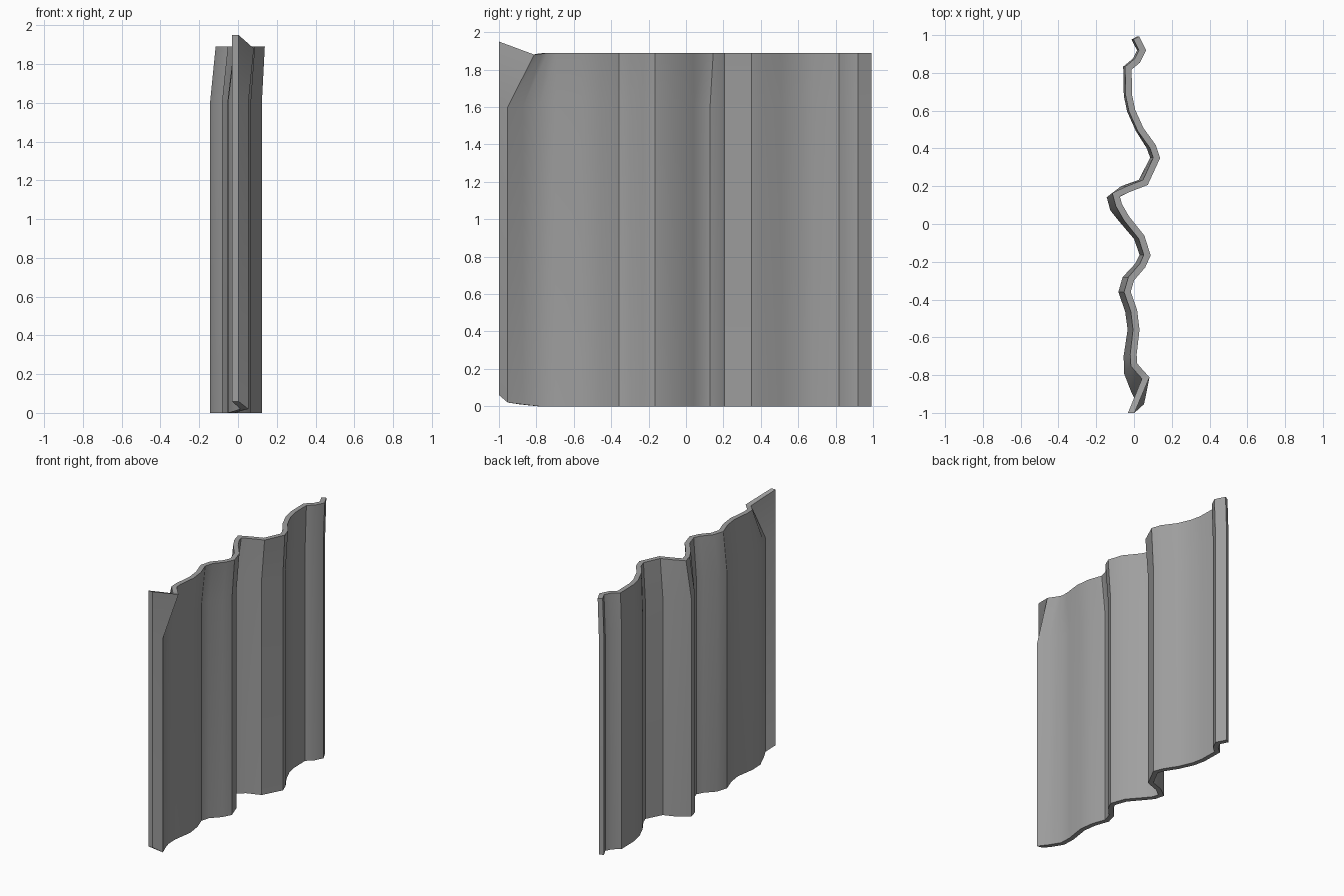
import bpy
import bmesh
import math
from mathutils import Vector

# Remove only the default cube
default_cube = bpy.data.objects.get("Cube")
if default_cube:
    bpy.data.objects.remove(default_cube, do_unlink=True)

HALF_THICKNESS = 0.017
FOLD_HEIGHT = 1.6
TOP = 1.89

# Fabric colour
fabric = bpy.data.materials.new("grey fabric")
fabric.use_nodes = True
colour = (0.35, 0.35, 0.35, 1.0)
fabric.diffuse_color = colour
fabric.node_tree.nodes["Principled BSDF"].inputs["Base Color"].default_value = colour

# Centre line of the pleats along the top hem, from front to back
pleats = [
    (0.012, -0.56), (0, -0.46), (-0.035, -0.36), (-0.015, -0.29),
    (0.045, -0.22), (0.07, -0.165), (0.04, -0.07), (-0.04, 0.03),
    (-0.08, 0.1), (-0.095, 0.155), (-0.03, 0.185), (0.06, 0.22),
    (0.12, 0.35), (0.1, 0.41), (0.035, 0.5), (-0.01, 0.6),
    (-0.027, 0.68), (-0.03, 0.825), (0.018, 0.865), (0.045, 0.92),
    (0.012, 0.985),
]
# The turned front edge differs between the hanging part and the top hem
front_hang = [(-0.015, -1), (0.033, -0.95), (0, -0.88), (-0.035, -0.79), (-0.038, -0.7)]
front_top = [(-0.015, -1), (0.062, -0.815), (0.03, -0.78), (0, -0.745), (-0.003, -0.69)]


def hang(point):
    """Move a top hem point to where the cloth hangs below."""
    x, y = point
    if y > 0.45:
        return (x - 0.01, y)
    return (x - 0.03 + 0.12 * max(x, 0), y - (0.02 if x < -0.07 else 0))


def offset_sides(path):
    """Give the two faces of the cloth, with mitred corners."""
    points = [Vector(p) for p in path]
    sides = []
    for i, p in enumerate(points):
        before = (p - points[i - 1]).normalized() if i else None
        after = (points[i + 1] - p).normalized() if i < len(points) - 1 else None
        before = before or after
        after = after or before
        tangent = (before + after).normalized()
        normal = Vector((tangent.y, -tangent.x))
        reach = HALF_THICKNESS / max(tangent.dot(after), 0.6)
        if i == 0:
            normal, reach = Vector((1, 0)), HALF_THICKNESS
        sides.append((p + normal * reach, p - normal * reach))
    return sides


lower = offset_sides(front_hang + [hang(p) for p in pleats])
upper = offset_sides(front_top + pleats)

# Heights along the two hems, lifted at the front corner
count = len(lower)
bottom_hem = [0.06, 0.02, 0.01] + [0] * (count - 3)
top_hem = [1.95, 1.88, 1.885] + [TOP] * (count - 3)
rows = [(lower, bottom_hem), (lower, [FOLD_HEIGHT] * count), (upper, top_hem)]

bm = bmesh.new()
grid = [[[bm.verts.new((p.x, p.y, z)) for p in pair]
         for pair, z in zip(sides, heights)] for sides, heights in rows]

# Both faces and the end caps of the cloth
for low, high in zip(grid, grid[1:]):
    for i in range(count - 1):
        for s in (0, 1):
            bm.faces.new((low[i][s], low[i + 1][s], high[i + 1][s], high[i][s]))
    for end in (0, -1):
        bm.faces.new((low[end][0], low[end][1], high[end][1], high[end][0]))

# Bottom and top hems
for row in (grid[0], grid[-1]):
    for a, b in zip(row, row[1:]):
        bm.faces.new((a[0], b[0], b[1], a[1]))

bmesh.ops.recalc_face_normals(bm, faces=bm.faces)
mesh = bpy.data.meshes.new("curtain")
bm.to_mesh(mesh)
bm.free()
mesh.materials.append(fabric)

curtain = bpy.data.objects.new("curtain", mesh)
bpy.context.collection.objects.link(curtain)
bpy.ops.object.select_all(action="DESELECT")
curtain.select_set(True)
bpy.context.view_layer.objects.active = curtain
bpy.ops.object.shade_smooth_by_angle(angle=math.radians(30))
